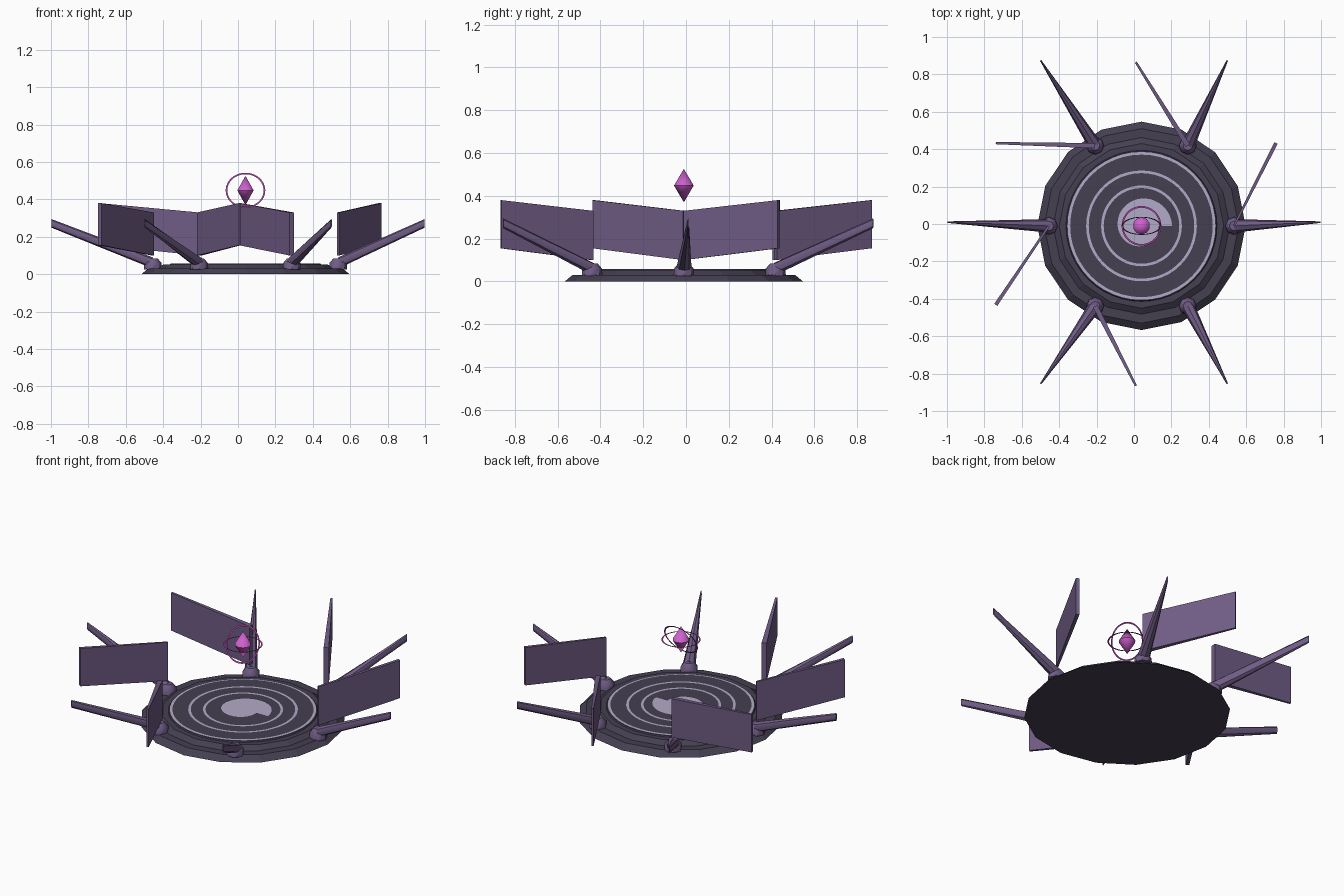
import bpy, bmesh
from math import sin, cos, pi, radians
from mathutils import Vector, Matrix

if "Cube" in bpy.data.objects:
    bpy.data.objects.remove(bpy.data.objects["Cube"])

CENTRE = Vector((0.04, -0.01, 0))
TAU = 2 * pi


def material(name, rgb):
    m = bpy.data.materials.new(name)
    m.use_nodes = True
    m.diffuse_color = (*rgb, 1)
    m.node_tree.nodes["Principled BSDF"].inputs["Base Color"].default_value = (*rgb, 1)
    return m


STONE = material("dark stone", (0.058, 0.05, 0.083))
PALE = material("pale lilac", (0.45, 0.40, 0.58))
PURPLE = material("dusty purple", (0.16, 0.108, 0.235))
MAGENTA = material("bright magenta", (0.62, 0.12, 0.62))
RING = material("deep magenta", (0.40, 0.06, 0.36))


def finish(name, bm, mat, smooth=None):
    bmesh.ops.recalc_face_normals(bm, faces=bm.faces)
    mesh = bpy.data.meshes.new(name)
    bm.to_mesh(mesh)
    bm.free()
    mesh.materials.append(mat)
    ob = bpy.data.objects.new(name, mesh)
    bpy.context.collection.objects.link(ob)
    if smooth:
        bpy.ops.object.select_all(action="DESELECT")
        ob.select_set(True)
        bpy.context.view_layer.objects.active = ob
        bpy.ops.object.shade_smooth_by_angle(angle=radians(smooth))
    return ob


def loft(name, rings, mat, smooth=None):
    """Skin a list of equal-length point loops and cap both ends."""
    bm = bmesh.new()
    loops = [[bm.verts.new(p) for p in ring] for ring in rings]
    n = len(loops[0])
    for a, b in zip(loops, loops[1:]):
        for i in range(n):
            j = (i + 1) % n
            bm.faces.new((a[i], a[j], b[j], b[i]))
    bm.faces.new(loops[0])
    bm.faces.new(loops[-1])
    return finish(name, bm, mat, smooth)


def circle(r, z, n, origin=CENTRE):
    return [origin + Vector((r * cos(TAU * i / n), r * sin(TAU * i / n), z)) for i in range(n)]


def annulus(name, r, width, mat, matrix, n=48):
    """Flat ring without thickness."""
    bm = bmesh.new()
    a, b = [[bm.verts.new(matrix @ p) for p in circle(q, 0, n, Vector())]
            for q in (r, r - width)]
    for i in range(n):
        j = (i + 1) % n
        bm.faces.new((a[i], a[j], b[j], b[i]))
    return finish(name, bm, mat)


# Stepped platform
loft("platform_lower", [circle(r, z, 16) for r, z in ((0.557, 0), (0.52, 0.03))], STONE)
loft("platform_middle", [circle(r, z, 16) for r, z in ((0.475, 0.028), (0.44, 0.052))], STONE)
loft("platform_floor", [circle(r, z, 48) for r, z in ((0.405, 0.05), (0.4, 0.058))], STONE, 30)

# Inlaid floor rings
for i, r in enumerate((0.395, 0.296, 0.216)):
    annulus(f"floor_ring_{i + 1}", r, 0.014, PALE,
            Matrix.Translation(CENTRE + Vector((0, 0, 0.0605))))

# Spiral inlay in the middle of the floor
bm = bmesh.new()
hub = bm.verts.new(CENTRE + Vector((0, 0, 0.063)))
rim = []
for i in range(41):
    t = i / 40
    r = 0.165 - 0.075 * t
    rim.append(bm.verts.new(hub.co + Vector((r * cos(TAU * t), r * sin(TAU * t), 0))))
for a, b in zip(rim, rim[1:]):
    bm.faces.new((hub, a, b))
finish("floor_spiral", bm, PALE)


# Six mounts, each with a blade-tipped arm
def section(p, across, half_w, half_h):
    return [p + across * half_w * cos(TAU * i / 8) + Vector((0, 0, half_h * sin(TAU * i / 8)))
            for i in range(8)]


def polar(r, angle, z=0.0):
    return Vector((r * cos(angle), r * sin(angle), z))


mounts = []
for k in range(6):
    ang = k * pi / 3
    foot = CENTRE + polar(0.495, ang)
    mounts.append(foot)
    loft(f"mount_{k + 1}",
         [circle(r, z, 8, foot) for r, z in ((0.048, 0.025), (0.046, 0.06), (0.025, 0.085))],
         PURPLE, 40)
    start = foot + Vector((0, 0, 0.06))
    tip = polar(0.998, ang, 0.272) + Vector((0, 0.01, 0))
    across = (tip - start).cross(Vector((0, 0, 1))).normalized()
    loft(f"arm_{k + 1}", [section(start, across, 0.036, 0.03),
                          section(tip, across, 0.004, 0.023)], PURPLE, 40)

# Five slanted panels, the front left mount has none
for k in range(5):
    inner = mounts[k]
    outer = polar(0.865, k * pi / 3 + pi / 6) + Vector((0.01, 0, 0))
    across = (outer - inner).cross(Vector((0, 0, 1))).normalized()
    thick_in, thick_out = (0.006, 0.010) if k in (0, 3) else (0.014, 0.006)
    ends = []
    for p, low, high, t in ((inner, 0.10, 0.33, thick_in), (outer, 0.155, 0.38, thick_out)):
        ends.append([p + across * s * t + Vector((0, 0, z))
                     for s, z in ((-1, low), (1, low), (1, high), (-1, high))])
    loft(f"panel_{k + 1}", ends, PURPLE)

# Floating crystal
bm = bmesh.new()
bmesh.ops.create_uvsphere(bm, u_segments=10, v_segments=2, radius=1)
bmesh.ops.scale(bm, vec=(0.046, 0.046, 0.078), verts=bm.verts)
bmesh.ops.translate(bm, vec=CENTRE + Vector((0, 0, 0.448)), verts=bm.verts)
finish("crystal", bm, MAGENTA, 50)

# Thin rings around the crystal
middle = Matrix.Translation(CENTRE + Vector((0, 0, 0.448)))
annulus("orbit_ring_level", 0.106, 0.009, RING, middle)
annulus("orbit_ring_tilted", 0.106, 0.009, RING, middle @ Matrix.Rotation(radians(63), 4, "X"))
